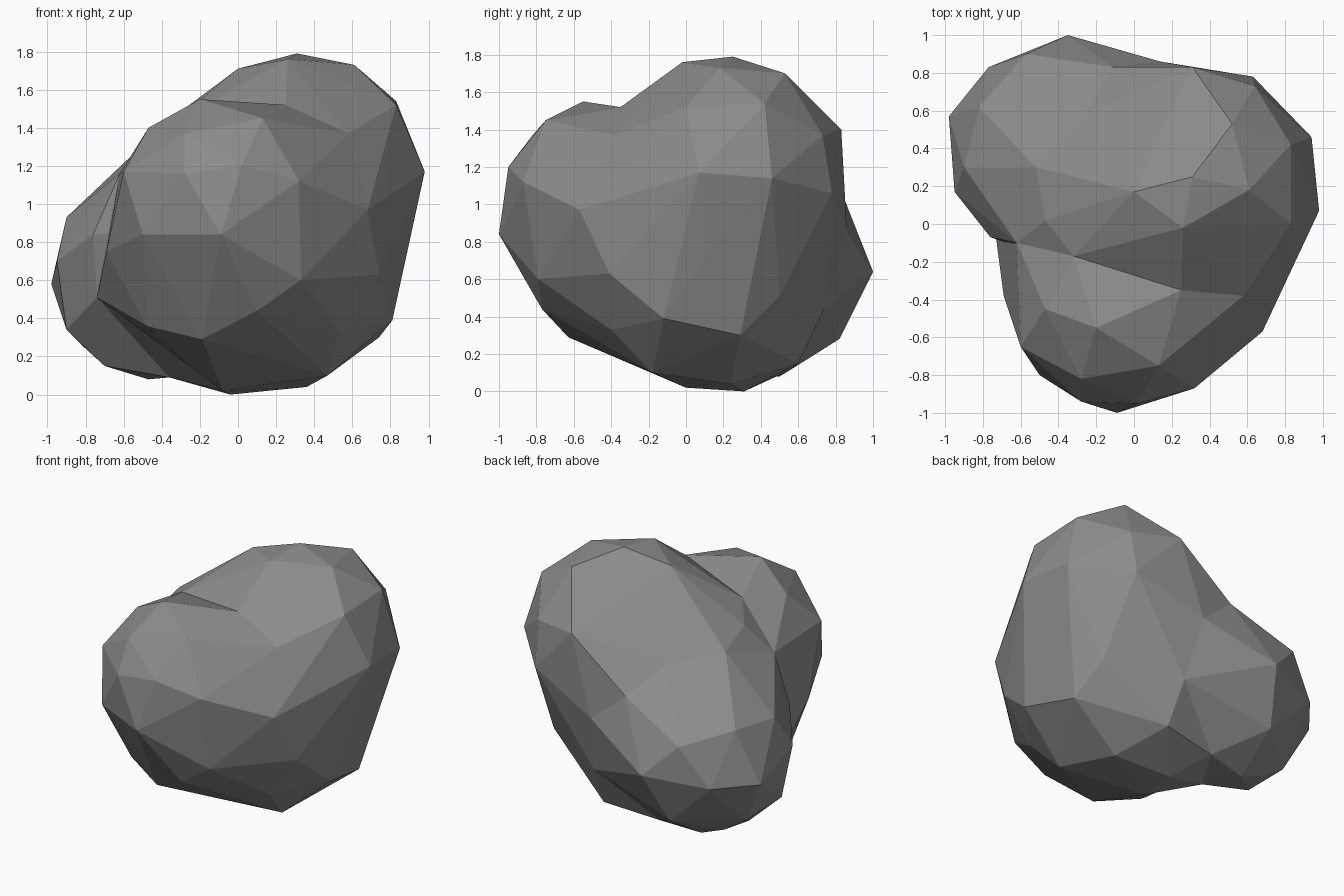
import bpy
import bmesh
from mathutils import Vector

default_cube = bpy.data.objects.get("Cube")
if default_cube:
    bpy.data.objects.remove(default_cube, do_unlink=True)


def make_material(name, colour):
    material = bpy.data.materials.new(name)
    material.use_nodes = True
    material.diffuse_color = colour
    shader = next(n for n in material.node_tree.nodes if n.type == "BSDF_PRINCIPLED")
    shader.inputs["Base Color"].default_value = colour
    shader.inputs["Roughness"].default_value = 0.9
    return material


def chiselled_lobe(name, corner_groups, material):
    """Wrap a convex, flat-faced stone around groups of corner points."""
    bm = bmesh.new()
    for group in corner_groups:
        for corner in group:
            bm.verts.new(Vector(corner))
    hull = bmesh.ops.convex_hull(bm, input=bm.verts[:], use_existing_faces=False)
    unused = {g for g in hull["geom_interior"] + hull["geom_unused"]
              if isinstance(g, bmesh.types.BMVert)}
    bmesh.ops.delete(bm, geom=list(unused), context="VERTS")
    bmesh.ops.recalc_face_normals(bm, faces=bm.faces[:])
    for face in bm.faces:
        face.smooth = False
    mesh = bpy.data.meshes.new(name)
    bm.to_mesh(mesh)
    bm.free()
    mesh.materials.append(material)
    stone = bpy.data.objects.new(name, mesh)
    bpy.context.collection.objects.link(stone)


stone_grey = make_material("stone grey", (0.26, 0.26, 0.26, 1.0))

# Corners where neighbouring lobes meet
flank = [(.68, -.57, .97), (.58, -.38, 1.37), (.74, -.41, .63),
         (.81, -.12, .39), (.53, -.4, .33), (.47, -.18, .1)]
base = [(-.04, .31, 0), (.36, .24, .04), (-.08, 0, .02)]
hollow = [(-.74, 0, .51), (-.62, -.1, 1.16)]
notch = [(-.76, -.07, .84)]
valley = [(.25, -.35, 1.52), (-.32, -.17, 1.44)]
waist = [(-.52, .3, 1.29), (-.26, .58, 1.24), (-.11, .83, 1.07),
         (.14, .86, .86), (.2, .74, .44)]
underside = [(-.18, .55, .11), (-.36, .25, .09)]

# Main body: the high crown and its sides
crown = [(.31, .25, 1.79), (.26, -.02, 1.76), (0, .17, 1.71),
         (.61, .18, 1.73), (.52, .53, 1.7), (.83, .42, 1.54),
         (.83, 0, 1.52), (-.47, .02, 1.36)]
back = [(.64, .73, 1.37), (.31, .83, 1.4), (.63, .78, 1.06), (.22, .6, .15)]
side = [(.98, .07, 1.17), (.94, .46, 1.14), (.87, .1, .71),
        (.68, .5, .51), (.74, .29, .3)]
chiselled_lobe("main_body", [flank, base, hollow, notch, valley, waist,
                             underside, crown, back, side], stone_grey)

# Rear lobe: low bulge at the foot of the slope
rear_top = [(-.82, .62, .94), (-.9, .3, .93), (-.57, .9, .86)]
rear_rim = [(-.98, .57, .58), (-.95, .17, .7), (-.77, .83, .59),
            (-.35, 1, .64), (-.9, .22, .34), (-.82, .5, .26)]
rear_foot = [(-.45, .82, .28), (-.7, .3, .15), (-.65, .5, .15),
             (-.47, .5, .08)]
chiselled_lobe("rear_lobe", [hollow, notch, waist, underside,
                             rear_top, rear_rim, rear_foot], stone_grey)

# Front lobe: rounded bulge with its own lower crown
brow = [(-.2, -.55, 1.55), (.13, -.75, 1.45), (-.28, -.82, 1.37),
        (-.47, -.45, 1.4)]
face_corners = [(-.6, -.65, 1.17), (-.28, -.94, 1.16), (.02, -.95, 1.2),
                (.32, -.87, 1.12), (-.09, -1, .84), (-.5, -.8, .84),
                (-.69, -.38, .75)]
chin = [(.33, -.79, .6), (.1, -.77, .44), (-.19, -.63, .29),
        (-.48, -.5, .36), (-.28, -.2, .17)]
chiselled_lobe("front_lobe", [flank, base, hollow, valley,
                              brow, face_corners, chin], stone_grey)
